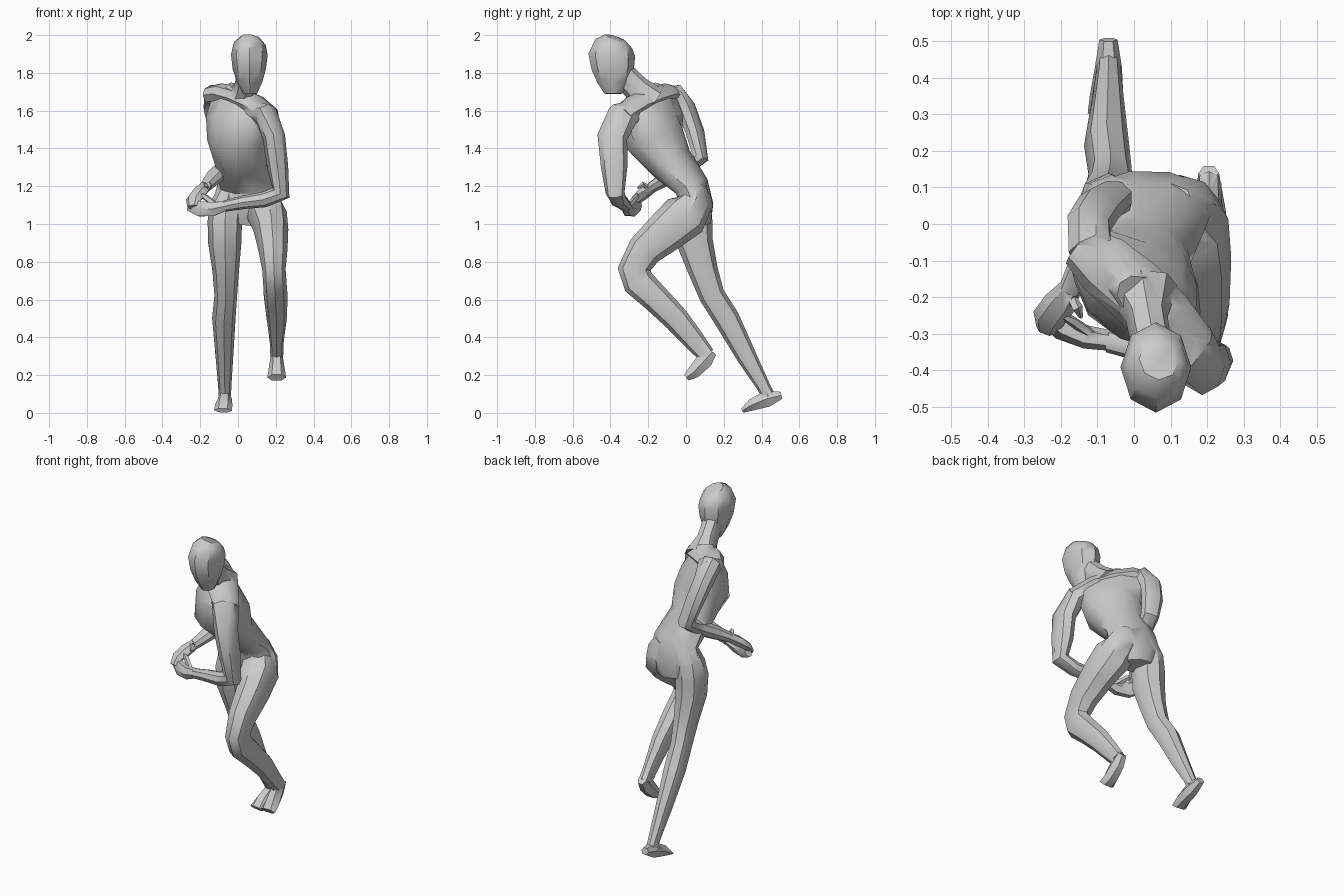
import bpy, bmesh, math
from mathutils import Vector


def loft(name, rings, n=8, yaw=0, roll=0):
    """Skin rings (x, y, z, half width, half depth[, yaw]) along their path."""
    pts = [Vector(r[:3]) for r in rings]
    bm = bmesh.new()
    loops = []
    for i, r in enumerate(rings):
        t = Vector()
        if i > 0:
            t += (pts[i] - pts[i - 1]).normalized()
        if i < len(pts) - 1:
            t += (pts[i + 1] - pts[i]).normalized()
        t.normalize()
        a = math.radians(r[5] if len(r) > 5 else yaw)
        u = Vector((math.cos(a), math.sin(a), roll))
        u = (u - t * u.dot(t)).normalized()
        v = t.cross(u)
        loops.append([bm.verts.new(pts[i] + u * r[3] * math.cos(2 * math.pi * k / n)
                                   + v * r[4] * math.sin(2 * math.pi * k / n))
                      for k in range(n)])
    for p, q in zip(loops, loops[1:]):
        for k in range(n):
            j = (k + 1) % n
            bm.faces.new((p[k], p[j], q[j], q[k]))
    bm.faces.new(loops[0][::-1])
    bm.faces.new(loops[-1])
    bmesh.ops.recalc_face_normals(bm, faces=bm.faces)
    me = bpy.data.meshes.new(name)
    bm.to_mesh(me)
    bm.free()
    ob = bpy.data.objects.new(name, me)
    bpy.context.collection.objects.link(ob)
    return ob


# Torso, leaning forward and twisting from hips to shoulders
body = loft("body", [
    (.03, .065, 1.00, .10, .07, 0),
    (.04, .057, 1.09, .18, .092, 0),
    (.045, .03, 1.20, .158, .088, -5),
    (.015, -.075, 1.32, .143, .115, -15),
    (.005, -.165, 1.45, .172, .16, -33),
    (.0, -.183, 1.57, .20, .128, -42),
    (.0, -.18, 1.66, .17, .08, -42),
    (.02, -.20, 1.71, .08, .055, -35)], n=10, roll=-.22)

# Shoulder girdle, far side higher than near side
loft("shoulders", [
    (-.15, -.06, 1.68, .06, .05),
    (-.085, -.11, 1.69, .085, .055),
    (.0, -.18, 1.67, .09, .055),
    (.08, -.26, 1.635, .088, .055),
    (.165, -.345, 1.575, .07, .045)], yaw=45)

# Neck and head
loft("neck", [
    (.02, -.18, 1.65, .10, .085),
    (.035, -.26, 1.715, .058, .072),
    (.05, -.34, 1.80, .055, .065)])
loft("head", [
    (.065, -.385, 1.69, .037, .047),
    (.062, -.385, 1.75, .067, .085),
    (.06, -.387, 1.82, .088, .112),
    (.06, -.393, 1.895, .097, .124),
    (.063, -.382, 1.955, .085, .1),
    (.068, -.372, 1.985, .055, .058)])

# Leading leg, knee raised
loft("raised_leg", [
    (.105, .05, 1.20, .06, .06),
    (.125, .045, 1.11, .10, .095),
    (.155, -.005, 1.045, .107, .125),
    (.175, -.10, .965, .092, .112),
    (.185, -.22, .86, .077, .093),
    (.19, -.275, .76, .062, .087),
    (.195, -.25, .69, .062, .085),
    (.20, -.165, .61, .063, .075),
    (.205, -.05, .495, .053, .068),
    (.205, .05, .375, .037, .056),
    (.205, .11, .305, .035, .045)])
loft("raised_foot", [
    (.205, .14, .325, .028, .03),
    (.205, .10, .28, .035, .05),
    (.205, .04, .215, .046, .04),
    (.205, .002, .187, .05, .022)], n=6)

# Trailing leg, pushing off
loft("trailing_leg", [
    (-.045, .05, 1.18, .06, .06),
    (-.06, .05, 1.10, .09, .085),
    (-.07, .04, 1.01, .091, .1),
    (-.07, .047, .90, .088, .096),
    (-.065, .092, .75, .07, .078),
    (-.065, .138, .62, .06, .068),
    (-.075, .215, .50, .062, .068),
    (-.072, .32, .30, .047, .053),
    (-.07, .41, .14, .035, .036),
    (-.07, .435, .09, .033, .035)])
loft("trailing_foot", [
    (-.07, .505, .093, .025, .022),
    (-.07, .43, .075, .037, .05),
    (-.075, .35, .043, .046, .036),
    (-.08, .30, .013, .047, .014)], n=6)

# Leading arm, bent across the front of the body
loft("front_arm", [
    (.08, -.27, 1.60, .07, .06),
    (.15, -.335, 1.575, .088, .065),
    (.19, -.39, 1.46, .08, .06),
    (.21, -.38, 1.30, .07, .056),
    (.227, -.375, 1.165, .05, .052),
    (.14, -.36, 1.13, .045, .042),
    (.03, -.34, 1.115, .04, .036),
    (-.07, -.32, 1.095, .032, .03)], yaw=90)
loft("front_hand", [
    (-.06, -.32, 1.097, .028, .028),
    (-.13, -.31, 1.08, .032, .042),
    (-.20, -.285, 1.08, .032, .046),
    (-.255, -.25, 1.10, .02, .036)], n=6, yaw=90)
loft("front_thumb", [
    (-.12, -.30, 1.10, .015, .018),
    (-.17, -.265, 1.14, .014, .016),
    (-.20, -.25, 1.16, .007, .008)], n=5, yaw=90)

# Rear arm, elbow drawn behind the back
loft("rear_arm", [
    (-.07, -.13, 1.66, .06, .06),
    (-.12, -.06, 1.675, .065, .07),
    (-.125, .0, 1.61, .062, .055),
    (-.095, .047, 1.49, .062, .047),
    (-.055, .075, 1.355, .053, .048),
    (-.08, -.02, 1.29, .05, .045),
    (-.125, -.09, 1.25, .046, .042),
    (-.175, -.18, 1.195, .032, .03)], yaw=-27)
loft("rear_hand", [
    (-.17, -.17, 1.20, .03, .028),
    (-.205, -.22, 1.165, .045, .032),
    (-.235, -.26, 1.13, .045, .026),
    (-.24, -.29, 1.09, .03, .018)], n=6, yaw=-27)
loft("rear_thumb", [
    (-.18, -.19, 1.19, .018, .018),
    (-.155, -.23, 1.21, .015, .015),
    (-.145, -.255, 1.19, .006, .006)], n=5, yaw=-27)

# Weld every part into one continuous skin
bpy.ops.object.select_all(action='DESELECT')
body.select_set(True)
bpy.context.view_layer.objects.active = body
for part in [o for o in bpy.data.objects if o != body]:
    m = body.modifiers.new("weld", 'BOOLEAN')
    m.operation = 'UNION'
    m.solver = 'EXACT'
    m.use_self = True
    m.object = part
    bpy.ops.object.modifier_apply(modifier=m.name)
    bpy.data.objects.remove(part)
bpy.ops.object.shade_smooth_by_angle(angle=math.radians(42))
